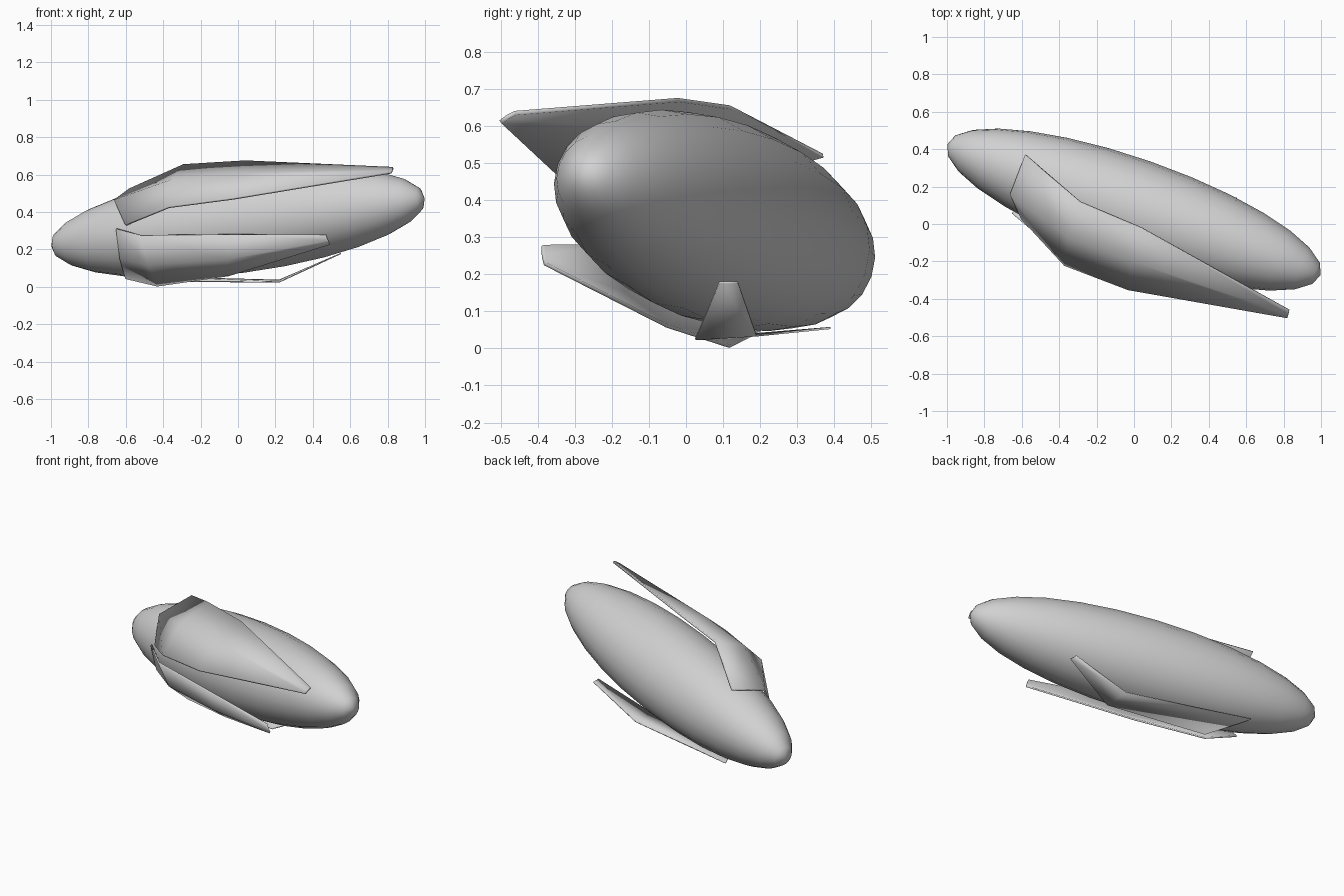
import bpy, bmesh, math
from mathutils import Vector

cube = bpy.data.objects.get("Cube")
if cube:
    bpy.data.objects.remove(cube, do_unlink=True)

# Single plain grey
grey = bpy.data.materials.new("plain_grey")
grey.use_nodes = True
colour = (0.64, 0.64, 0.64, 1)
grey.diffuse_color = colour
grey.node_tree.nodes["Principled BSDF"].inputs["Base Color"].default_value = colour


def finish(obj, angle):
    obj.data.materials.append(grey)
    bpy.ops.object.select_all(action='DESELECT')
    obj.select_set(True)
    bpy.context.view_layer.objects.active = obj
    bpy.ops.object.shade_smooth_by_angle(angle=math.radians(angle))


def shell(name, stations, thickness=0.01):
    """Skin a thin blade through cross-sections running from root to tip."""
    bm = bmesh.new()
    rows = [[bm.verts.new(p) for p in row] for row in stations]
    for a, b in zip(rows, rows[1:]):
        for i in range(len(a) - 1):
            bm.faces.new((a[i], a[i + 1], b[i + 1], b[i]))
    bmesh.ops.recalc_face_normals(bm, faces=bm.faces)
    mesh = bpy.data.meshes.new(name)
    bm.to_mesh(mesh)
    bm.free()
    obj = bpy.data.objects.new(name, mesh)
    bpy.context.collection.objects.link(obj)
    finish(obj, 40)
    solid = obj.modifiers.new("thickness", 'SOLIDIFY')
    solid.thickness = thickness
    solid.offset = 0
    return obj


# Long tilted body
bpy.ops.mesh.primitive_uv_sphere_add(segments=20, ring_count=14, radius=1)
body = bpy.context.object
body.name = "body"
body.scale = (0.272, 0.272, 1.065)
axis = Vector((0.937, -0.328, 0.12))
body.rotation_mode = 'QUATERNION'
body.rotation_quaternion = axis.to_track_quat('Z', 'Y')
body.location = (0, 0.077, 0.345)
finish(body, 60)

# Large wing folded over the upper front of the body
shell("upper_wing", [
    [(-0.58, 0.37, 0.52), (-0.66, 0.16, 0.46), (-0.60, 0.03, 0.33)],
    [(-0.29, 0.12, 0.65), (-0.35, -0.07, 0.57), (-0.37, -0.22, 0.425)],
    [(0.04, -0.02, 0.67), (0.0, -0.20, 0.60), (-0.03, -0.35, 0.47)],
    [(0.83, -0.46, 0.635), (0.826, -0.48, 0.625), (0.82, -0.50, 0.61)],
], 0.012)

# Narrower wing wrapped around the lower front
shell("lower_wing", [
    [(-0.65, 0.06, 0.31), (-0.63, 0.09, 0.15), (-0.60, 0.20, 0.045)],
    [(-0.52, -0.05, 0.275), (-0.48, 0.0, 0.12), (-0.43, 0.12, 0.005)],
    [(-0.03, -0.22, 0.28), (-0.05, -0.17, 0.15), (-0.05, -0.05, 0.06)],
    [(0.47, -0.385, 0.278), (0.48, -0.385, 0.25), (0.49, -0.38, 0.228)],
])

# Thin flap along the underside, bent up at its tip
shell("belly_fin", [
    [(-0.55, 0.39, 0.055), (-0.43, 0.12, 0.03)],
    [(0.22, 0.19, 0.035), (0.22, 0.025, 0.025)],
    [(0.55, 0.14, 0.178), (0.55, 0.09, 0.178)],
], 0.006)
